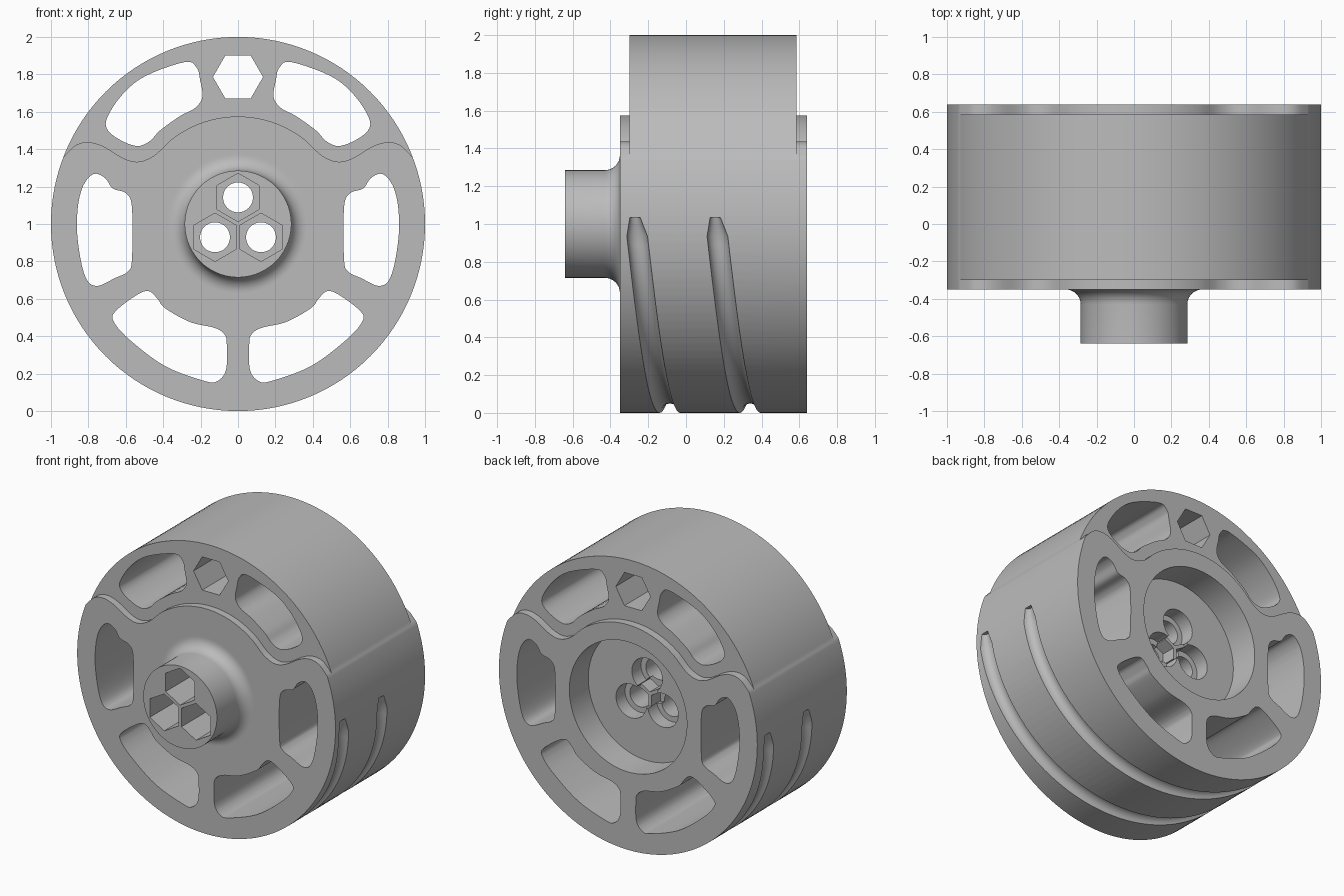
import bpy, bmesh
from math import sin, cos, pi, radians
from mathutils import Vector

old = bpy.data.objects.get("Cube")
if old:
    bpy.data.objects.remove(old)

FRONT, BACK, FLOOR, NOSE = -0.35, 0.64, 0.43, -0.64
AXLE = 1.0

grey = bpy.data.materials.new("plain grey")
grey.use_nodes = True
grey.diffuse_color = (0.5, 0.5, 0.5, 1)
grey.node_tree.nodes["Principled BSDF"].inputs["Base Color"].default_value = (0.5, 0.5, 0.5, 1)


def loft(name, rings):
    """Closed solid through a list of equal rings, capped at both ends."""
    bm = bmesh.new()
    loops = [[bm.verts.new(p) for p in ring] for ring in rings]
    n = len(loops[0])
    for a, b in zip(loops, loops[1:]):
        for i in range(n):
            j = (i + 1) % n
            bm.faces.new((a[i], a[j], b[j], b[i]))
    bm.faces.new(loops[0])
    bm.faces.new(loops[-1])
    bmesh.ops.recalc_face_normals(bm, faces=bm.faces)
    mesh = bpy.data.meshes.new(name)
    bm.to_mesh(mesh)
    bm.free()
    mesh.materials.append(grey)
    obj = bpy.data.objects.new(name, mesh)
    bpy.context.collection.objects.link(obj)
    return obj


def circle(r, sides, x=0, z=AXLE, turn=0):
    return [(x + r * cos(turn + 2 * pi * i / sides),
             z + r * sin(turn + 2 * pi * i / sides)) for i in range(sides)]


def at_depth(outline, y):
    return [(x, y, z) for x, z in outline]


def prism(name, outline, y0, y1):
    return loft(name, [at_depth(outline, y0), at_depth(outline, y1)])


def spline(points, closed=True, steps=5):
    """Smooth curve through the points."""
    pts = [Vector(p) for p in points]
    if not closed:
        pts = [pts[0]] + pts + [pts[-1]]
    n, out = len(pts), []
    spans = range(n) if closed else range(n - 3)
    for k in spans:
        a, b, c, d = (pts[(k + i) % n] for i in range(4))
        for s in range(steps):
            t = s / steps
            p = b + (c - a) * (t / 2) + (2 * a - 5 * b + 4 * c - d) * (t * t / 2) \
                + (3 * b - a - 3 * c + d) * (t ** 3 / 2)
            out.append((p.x, p.y))
    return out


def mirror(outline):
    return [(-x, z) for x, z in outline]


def cut(target, cutter):
    mod = target.modifiers.new("cut", 'BOOLEAN')
    mod.operation = 'DIFFERENCE'
    mod.solver = 'EXACT'
    mod.object = cutter
    bpy.context.view_layer.objects.active = target
    bpy.ops.object.modifier_apply(modifier=mod.name)
    bpy.data.objects.remove(cutter)


# Wheel body: hub nose, fillet, disc, rim and rear recess as one turned profile
profile = [(0.285, NOSE)]
for i in range(9):
    a = radians(90 * i / 8)
    profile.append((0.365 - 0.08 * cos(a), FRONT - 0.08 + 0.08 * sin(a)))
profile += [(0.375, FRONT), (1, FRONT), (1, BACK), (0.455, BACK), (0.455, FLOOR)]
wheel = loft("wheel_body", [at_depth(circle(r, 128), y) for r, y in profile])

# Stepped-back upper sector on both faces
wave = [(0.38, 1.43), (0.45, 1.365), (0.53, 1.333), (0.61, 1.35), (0.72, 1.415),
        (0.8, 1.437), (0.87, 1.42), (0.935, 1.355)]
arc = [(0.575 * sin(radians(a)), AXLE + 0.575 * cos(radians(a))) for a in range(0, 40, 3)]
half = arc + spline(wave, closed=False) + [wave[-1], (1.1, 1.2), (1.1, 2.1)]
sector = half + mirror(half)[:0:-1]
for y0, y1 in ((FRONT - 0.05, -0.3), (0.585, BACK + 0.05)):
    cut(wheel, prism("step_cutter", sector, y0, y1))

# Through pockets between the spokes
upper = [(0.283, 1.866), (0.22, 1.834), (0.203, 1.77), (0.19, 1.68), (0.23, 1.62),
         (0.31, 1.577), (0.417, 1.5), (0.47, 1.444), (0.535, 1.417), (0.62, 1.444),
         (0.695, 1.5), (0.7, 1.567), (0.62, 1.69), (0.497, 1.79)]
side = [(0.567, 1.09), (0.6, 1.165), (0.67, 1.19), (0.71, 1.245), (0.77, 1.268),
        (0.825, 1.21), (0.855, 1.1), (0.86, 0.95), (0.835, 0.78), (0.8, 0.69),
        (0.745, 0.67), (0.66, 0.71), (0.59, 0.745), (0.567, 0.81)]
lower = [(0.48, 0.642), (0.43, 0.6), (0.39, 0.55), (0.257, 0.476), (0.123, 0.444),
         (0.07, 0.406), (0.06, 0.353), (0.064, 0.22), (0.11, 0.16), (0.176, 0.16),
         (0.39, 0.24), (0.578, 0.38), (0.663, 0.476), (0.658, 0.53), (0.55, 0.615)]
for points in (upper, side, lower):
    outline = spline(points)
    for shape in (outline, mirror(outline)):
        cut(wheel, prism("pocket_cutter", shape, -0.5, 0.8))

# Hexagonal hole through the top spoke
cut(wheel, prism("hex_cutter", circle(0.134, 6, z=1.786), -0.5, 0.8))

# Centre well behind the hub, then three sockets with holes and counterbores
cut(wheel, prism("well_cutter", circle(0.09, 32), FLOOR - 0.13, FLOOR + 0.1))
for k in range(3):
    a = radians(90 + 120 * k)
    x, z = 0.142 * cos(a), AXLE + 0.142 * sin(a)
    cut(wheel, prism("socket_cutter", circle(0.129, 6, x, z, pi / 2), NOSE - 0.1, 0))
    cut(wheel, prism("bore_cutter", circle(0.118, 40, x, z), FLOOR - 0.1, FLOOR + 0.1))
    cut(wheel, prism("hole_cutter", circle(0.08, 32, x, z), -0.1, FLOOR))

# Two helical tread grooves around the lower half
for start in (-0.27, 0.155):
    rings = []
    for i in range(65):
        t = i / 64
        a = radians(2 - 184 * t)
        out = Vector((cos(a), 0, sin(a)))
        middle = out + Vector((0, start + 0.37 * t, AXLE))
        end = min(1, 0.5 + 0.25 * min(i, 64 - i))
        rings.append([middle + out * (0.05 * end * sin(b)) + Vector((0, 0.055 * end * cos(b), 0))
                      for b in (2 * pi * j / 16 for j in range(16))])
    cut(wheel, loft("groove_cutter", rings))

# Three-armed rib in the centre well
rib = []
for k in range(3):
    a = radians(30 + 120 * k)
    out, across = Vector((cos(a), sin(a))), Vector((-sin(a), cos(a)))
    axle = Vector((0, AXLE))
    for p in (out * 0.085 - across * 0.012, out * 0.085 + across * 0.012,
              Vector((cos(a + pi / 3), sin(a + pi / 3))) * 0.014):
        rib.append(tuple(p + axle))
centre_rib = prism("centre_rib", rib, FLOOR - 0.14, FLOOR - 0.03)

# Smooth round surfaces, keep edges crisp
bpy.ops.object.select_all(action='DESELECT')
wheel.select_set(True)
bpy.context.view_layer.objects.active = wheel
bpy.ops.object.shade_smooth_by_angle(angle=radians(30))
